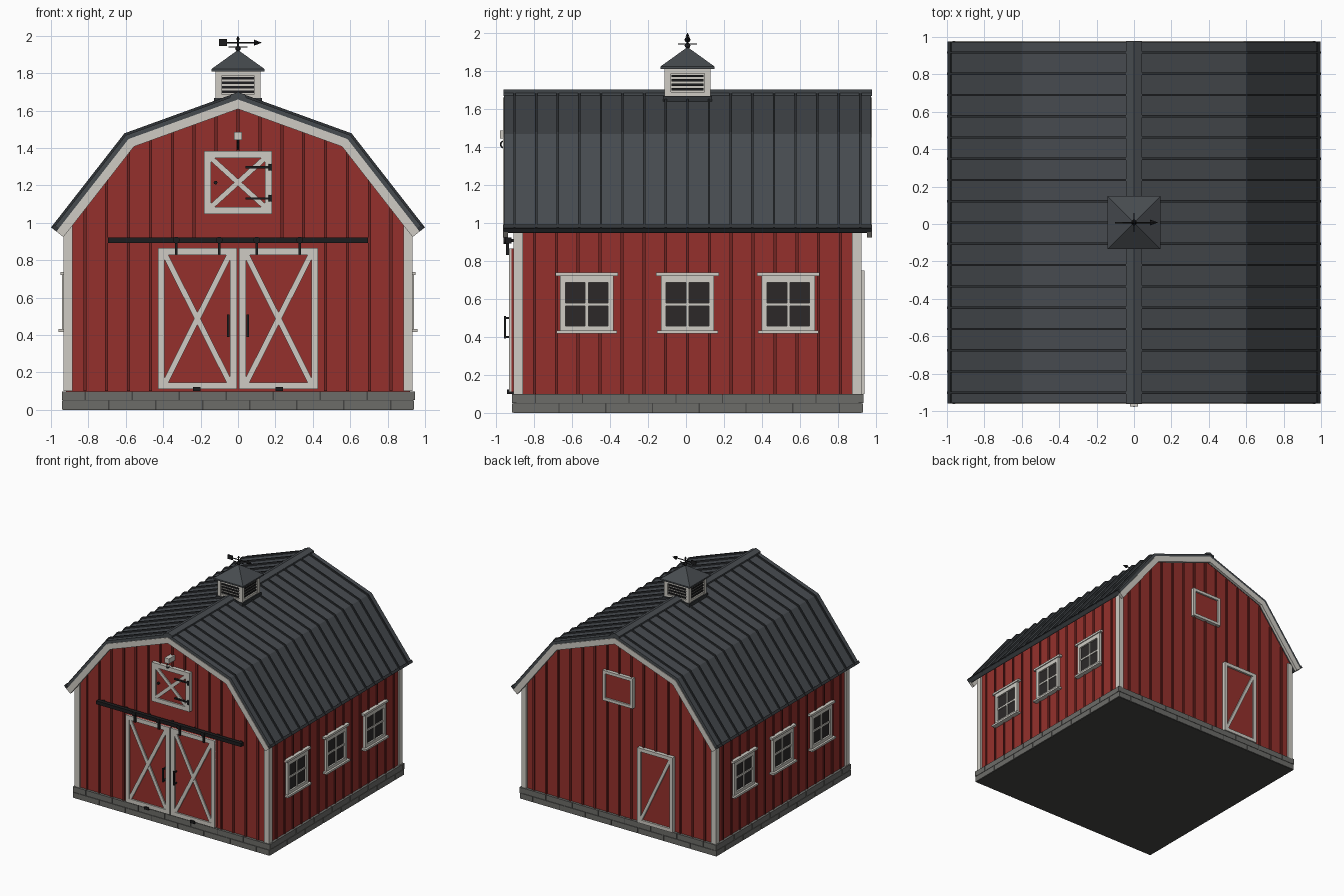
import bpy, bmesh, math
from mathutils import Matrix, Vector

if "Cube" in bpy.data.objects:
    bpy.data.objects.remove(bpy.data.objects["Cube"])

SHIFT_Y = 0.008
COL = {"red": (.30, .03, .025), "batten": (.17, .018, .016), "white": (.62, .60, .55),
       "roof": (.062, .07, .078), "seam": (.03, .034, .038), "stone": (.15, .15, .14),
       "mortar": (.06, .06, .057), "iron": (.012, .012, .013), "glass": (.025, .022, .022)}
MAT = {}
for k, c in COL.items():
    MAT[k] = bpy.data.materials.new(k)
    MAT[k].diffuse_color = (*c, 1)


def finish(bm, name, mat):
    bmesh.ops.recalc_face_normals(bm, faces=bm.faces)
    me = bpy.data.meshes.new(name)
    bm.to_mesh(me)
    bm.free()
    me.materials.append(MAT[mat])
    ob = bpy.data.objects.new(name, me)
    ob.location.y = SHIFT_Y
    bpy.context.collection.objects.link(ob)
    return ob


def prism(bm, poly, y0, y1):
    """xz outline extruded along y"""
    a = [bm.verts.new((x, y0, z)) for x, z in poly]
    b = [bm.verts.new((x, y1, z)) for x, z in poly]
    n = len(poly)
    bm.faces.new(a)
    bm.faces.new(b[::-1])
    for i in range(n):
        bm.faces.new((a[i], b[i], b[(i + 1) % n], a[(i + 1) % n]))


def box(bm, x0, x1, y0, y1, z0, z1):
    prism(bm, [(x0, z0), (x1, z0), (x1, z1), (x0, z1)], y0, y1)


def board(bm, p, q, w, y0, y1):
    p, q = Vector(p), Vector(q)
    d = (q - p).normalized() * w / 2
    n = Vector((-d.y, d.x))
    prism(bm, [p + n, p - n, q - n, q + n], y0, y1)


def frame(bm, x0, x1, y0, y1, z0, z1, w):
    box(bm, x0, x0 + w, y0, y1, z0, z1)
    box(bm, x1 - w, x1, y0, y1, z0, z1)
    box(bm, x0 + w, x1 - w, y0, y1, z0, z0 + w)
    box(bm, x0 + w, x1 - w, y0, y1, z1 - w, z1)


def cone(bm, r1, r2, h, loc, axis="Z", seg=12):
    rot = {"Z": Matrix(), "X": Matrix.Rotation(math.pi / 2, 4, "Y"), "Y": Matrix.Rotation(math.pi / 2, 4, "X")}[axis]
    bmesh.ops.create_cone(bm, cap_ends=True, segments=seg, radius1=r1, radius2=r2, depth=h,
                          matrix=Matrix.Translation(loc) @ rot)


def gambrel(d):
    """roof line offset inward by d, left eave to right eave"""
    r = [(0, 1.685 - d / .94), (.6 - .609 * d, 1.468 - .843 * d), (.99 - .786 * d, .968 - .618 * d)]
    return [(-x, z) for x, z in r[:0:-1]] + r


def band(bm, d0, d1, y0, y1):
    prism(bm, gambrel(d0) + gambrel(d1)[::-1], y0, y1)


def wall_top(x):
    x = abs(x)
    return 1.645 - .362 * x if x < .58 else 1.435 - (x - .58) * 1.28


# foundation: core with two staggered stone courses
bm = bmesh.new()
box(bm, -.936, .936, -.916, .916, 0, .098)
finish(bm, "foundation_core", "mortar")
bm = bmesh.new()
for row in (0, 1):
    z0, z1 = row * .05 + .002, row * .05 + .049
    cuts = [-.942] + [-.942 + .2512 * (i + .5 * row) for i in range(1 - row, 8)] + [.942]
    for a, b in zip(cuts, cuts[1:]):
        for s in (-1, 1):
            box(bm, a + .003, b - .003, *sorted((s * .90, s * .922)), z0, z1)
            k = .922 / .942
            box(bm, *sorted((s * .92, s * .942)), a * k + .003, b * k - .003, z0, z1)
finish(bm, "foundation_stones", "stone")

# walls
bm = bmesh.new()
prism(bm, [(-.92, .05), (-.92, 1.01)] + gambrel(.03)[1:4] + [(.92, 1.01), (.92, .05)], -.90, .90)
finish(bm, "barn_walls", "red")

# battens, interrupted by the openings
bm = bmesh.new()
for i in range(-7, 8):
    x = i * .117
    front = [(1.384 if abs(i) < 2 else .1 if abs(i) > 3 else .9, wall_top(x))]
    if abs(i) < 2:
        back = [(.1, 1.07), (1.33, wall_top(x))]
    else:
        back = [(.75 if i in (-4, -3, -2) else .1, wall_top(x))]
    for s, spans in ((-1, front), (1, back)):
        for z0, z1 in spans:
            box(bm, x - .008, x + .008, *sorted((s * .899, s * .911)), z0, z1)
    y = i * .115
    near = min(abs(y - c) for c in (-.53, 0, .53)) < .15
    for s in (-1, 1):
        for z0, z1 in ([(.1, .418), (.738, 1.0)] if near else [(.1, 1.0)]):
            box(bm, *sorted((s * .919, s * .929)), y - .008, y + .008, z0, z1)
finish(bm, "wall_battens", "batten")

# corner boards
bm = bmesh.new()
for sx in (-1, 1):
    for sy in (-1, 1):
        box(bm, *sorted((sx * .885, sx * .932)), *sorted((sy * .865, sy * .915)), .1, 1.0)
finish(bm, "corner_boards", "white")

# roof shell, standing seams, eave edges, ridge cap
bm = bmesh.new()
band(bm, 0, .025, -.965, .965)
finish(bm, "roof_panels", "roof")
bm = bmesh.new()
for i in range(17):
    y = -.91 + i * .1137
    band(bm, -.012, .002, y - .006, y + .006)
for s in (-1, 1):
    board(bm, (s * .966, .978), (s * .98, .9605), .042, -.967, .967)
finish(bm, "roof_seams_and_eaves", "seam")
bm = bmesh.new()
prism(bm, [(-.042, 1.668), (-.042, 1.683), (0, 1.70), (.042, 1.683), (.042, 1.668), (0, 1.683)], -.969, .969)
finish(bm, "ridge_cap", "roof")
bm = bmesh.new()
for s in (-1, 1):
    band(bm, .024, .072, *sorted((s * .945, s * .97)))
finish(bm, "barge_boards", "white")

# sliding front doors
slab, trim, iron = bmesh.new(), bmesh.new(), bmesh.new()
for s in (-1, 1):
    x0, x1 = sorted((s * .006, s * .428))
    box(slab, x0, x1, -.925, -.90, .11, .865)
    frame(trim, x0, x1, -.938, -.92, .11, .865, .036)
    board(trim, (x0 + .036, .14), (x1 - .036, .835), .03, -.936, -.92)
    board(trim, (x0 + .036, .835), (x1 - .036, .14), .03, -.935, -.92)
    # handles, floor guides, rollers
    hx = s * .052
    box(iron, hx - .006, hx + .006, -.965, -.955, .39, .51)
    for z in (.395, .495):
        box(iron, hx - .006, hx + .006, -.957, -.925, z, z + .01)
    box(iron, s * .22 - .02, s * .22 + .02, -.95, -.915, .1, .122)
    for rx in (.10, .33):
        cone(iron, .018, .018, .012, (s * rx, -.962, .907), "Y")
        box(iron, s * rx - .007, s * rx + .007, -.955, -.938, .83, .90)
box(iron, -.695, .695, -.958, -.925, .892, .922)
for i in range(-3, 4):
    box(iron, i * .22 - .01, i * .22 + .01, -.93, -.90, .90, .915)

# front loft door with strap hinges and latch
box(slab, -.17, .17, -.918, -.90, 1.06, 1.37)
frame(trim, -.182, .182, -.932, -.90, 1.047, 1.384, .037)
for a, b, o in ((1.084, 1.347, 0), (1.347, 1.084, .001)):
    board(trim, (-.145, a), (.145, b), .028, -.928 + o, -.915)
for z in (1.297, 1.13):
    box(iron, .04, .175, -.938, -.925, z - .006, z + .006)
    cone(iron, .008, .008, .035, (.172, -.936, z))
cone(iron, .01, .01, .02, (-.12, -.925, 1.215), "Y")

# rear door with one diagonal, rear loft hatch
box(slab, -.52, -.20, .90, .915, .1, .74)
frame(trim, -.53, -.19, .90, .932, .1, .75, .03)
board(trim, (-.22, .13), (-.50, .72), .025, .91, .928)
box(slab, -.135, .135, .90, .915, 1.08, 1.32)
frame(trim, -.145, .145, .90, .93, 1.07, 1.33, .025)

# hoist beam
box(trim, -.021, .021, -.985, -.90, 1.442, 1.485)
finish(slab, "door_panels", "red")
finish(trim, "door_trim_and_hoist_beam", "white")
finish(iron, "door_hardware", "iron")

# hoist hook
cu = bpy.data.curves.new("hoist_hook", "CURVE")
cu.dimensions = "3D"
cu.bevel_depth = .005
cu.bevel_resolution = 1
sp = cu.splines.new("POLY")
pts = [(-.965, 1.445), (-.965, 1.43)] + [(-.965 + .018 * math.sin(a), 1.412 + .018 * math.cos(a))
                                         for a in [-i * .6 for i in range(8)]]
sp.points.add(len(pts) - 1)
for p, (y, z) in zip(sp.points, pts):
    p.co = (0, y, z, 1)
cu.materials.append(MAT["iron"])
hook = bpy.data.objects.new("hoist_hook", cu)
hook.location.y = SHIFT_Y
bpy.context.collection.objects.link(hook)

# side windows
trim, glass = bmesh.new(), bmesh.new()
for s in (-1, 1):
    def sbox(bm, d0, d1, y0, y1, z0, z1):
        box(bm, *sorted((s * d0, s * d1)), y0, y1, z0, z1)
    for c in (-.53, 0, .53):
        sbox(glass, .915, .928, c - .12, c + .12, .44, .70)
        for y in (-.14, .112):
            sbox(trim, .915, .942, c + y, c + y + .028, .433, .72)
        for z0, z1 in ((.433, .458), (.685, .72)):
            sbox(trim, .915, .942, c - .112, c + .112, z0, z1)
        sbox(trim, .92, .936, c - .008, c + .008, .458, .685)
        sbox(trim, .92, .936, c - .112, c + .112, .563, .579)
        sbox(trim, .915, .95, c - .165, c + .165, .72, .738)
        sbox(trim, .915, .96, c - .16, c + .16, .417, .433)
finish(trim, "window_frames", "white")
finish(glass, "window_glass", "glass")

# cupola
bm = bmesh.new()
box(bm, -.128, .128, -.128, .128, 1.60, 1.668)
finish(bm, "cupola_flashing", "seam")
bm = bmesh.new()
box(bm, -.105, .105, -.105, .105, 1.66, 1.81)
for sx in (-1, 1):
    for sy in (-1, 1):
        box(bm, *sorted((sx * .088, sx * .12)), *sorted((sy * .088, sy * .12)), 1.66, 1.815)
for z0, z1 in ((1.66, 1.688), (1.785, 1.815)):
    box(bm, -.117, .117, -.117, .117, z0, z1)
finish(bm, "cupola_body", "white")
bm = bmesh.new()
for i in range(4):
    z = 1.695 + i * .0235
    box(bm, -.085, .085, -.113, .113, z, z + .013)
    box(bm, -.113, .113, -.085, .085, z, z + .013)
finish(bm, "cupola_louvres", "iron")
bm = bmesh.new()
box(bm, -.142, .142, -.142, .142, 1.81, 1.822)
bmesh.ops.create_cone(bm, cap_ends=True, segments=4, radius1=.142 * math.sqrt(2), radius2=.004, depth=.1,
                      matrix=Matrix.Translation((0, 0, 1.872)) @ Matrix.Rotation(math.pi / 4, 4, "Z"))
finish(bm, "cupola_roof", "roof")

# weather vane
bm = bmesh.new()
cone(bm, .005, .005, .08, (0, 0, 1.945), seg=8)
cone(bm, .01, 0, .02, (0, 0, 1.99), seg=8)
bmesh.ops.create_uvsphere(bm, u_segments=12, v_segments=8, radius=.015, matrix=Matrix.Translation((0, 0, 1.932)))
for ax in "XY":
    cone(bm, .003, .003, .1, (0, 0, 1.94), ax, 6)
cone(bm, .004, .004, .19, (.01, 0, 1.963), "X", 8)
cone(bm, .016, 0, .042, (.107, 0, 1.963), "X", 8)
box(bm, -.102, -.058, -.004, .004, 1.946, 1.982)
finish(bm, "weather_vane", "iron")

for m in bpy.data.materials:
    if m.users and not m.is_grease_pencil:
        m.use_nodes = True
        m.node_tree.nodes["Principled BSDF"].inputs["Base Color"].default_value = m.diffuse_color
